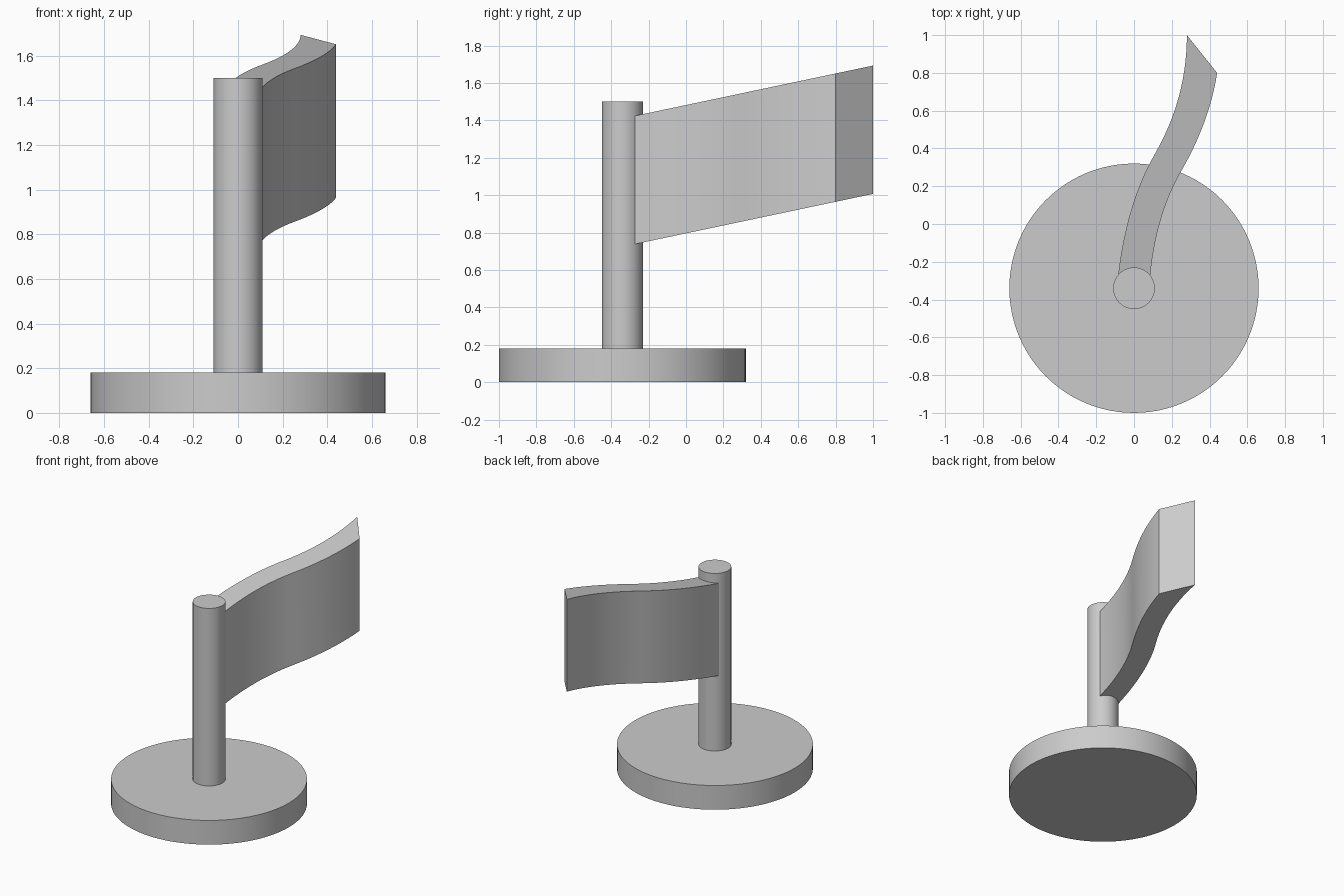
import bpy, bmesh, math

if "Cube" in bpy.data.objects:
    bpy.data.objects.remove(bpy.data.objects["Cube"])

grey = bpy.data.materials.new("light grey")
grey.diffuse_color = (0.6, 0.6, 0.6, 1)
grey.use_nodes = True
grey.node_tree.nodes["Principled BSDF"].inputs["Base Color"].default_value = grey.diffuse_color


def finish(ob):
    ob.data.materials.append(grey)
    bpy.ops.object.select_all(action='DESELECT')
    ob.select_set(True)
    bpy.context.view_layer.objects.active = ob
    bpy.ops.object.shade_smooth_by_angle(angle=math.radians(30))


def cylinder(name, radius, z0, z1):
    bpy.ops.mesh.primitive_cylinder_add(vertices=96, radius=radius, depth=z1 - z0,
                                        location=(0, -0.34, (z0 + z1) / 2))
    ob = bpy.context.object
    ob.name = name
    finish(ob)


def arc(a, c, b, n=14):
    # quadratic curve from a to b, pulled towards c
    return [tuple((1 - t) ** 2 * p + 2 * t * (1 - t) * q + t * t * r
                  for p, q, r in zip(a, c, b))
            for t in (i / n for i in range(n + 1))]


# Round base and pole
cylinder("base", 0.66, 0.0, 0.18)
cylinder("pole", 0.11, 0.18, 1.5)

# Waving flag: two S-curved sides, rising away from the pole
left = arc((-0.085, -0.28), (-0.04, 0.11), (0.11, 0.37)) \
    + arc((0.11, 0.37), (0.28, 0.666), (0.28, 1.0))[1:]
right = arc((0.085, -0.28), (0.115, 0.045), (0.25, 0.28)) \
    + arc((0.25, 0.28), (0.40, 0.54), (0.44, 0.80))[1:]

bm = bmesh.new()
rings = []
for l, r in zip(left, right):
    ring = []
    for (x, y), z in ((l, 0.796), (r, 0.796), (r, 1.482), (l, 1.482)):
        ring.append(bm.verts.new((x, y, z + 0.211 * y)))
    rings.append(ring)
for a, b in zip(rings, rings[1:]):
    for i in range(4):
        j = (i + 1) % 4
        bm.faces.new((a[i], a[j], b[j], b[i]))
bm.faces.new(rings[0])
bm.faces.new(rings[-1])
bmesh.ops.recalc_face_normals(bm, faces=bm.faces)
mesh = bpy.data.meshes.new("flag")
bm.to_mesh(mesh)
bm.free()
flag = bpy.data.objects.new("flag", mesh)
bpy.context.collection.objects.link(flag)
finish(flag)
